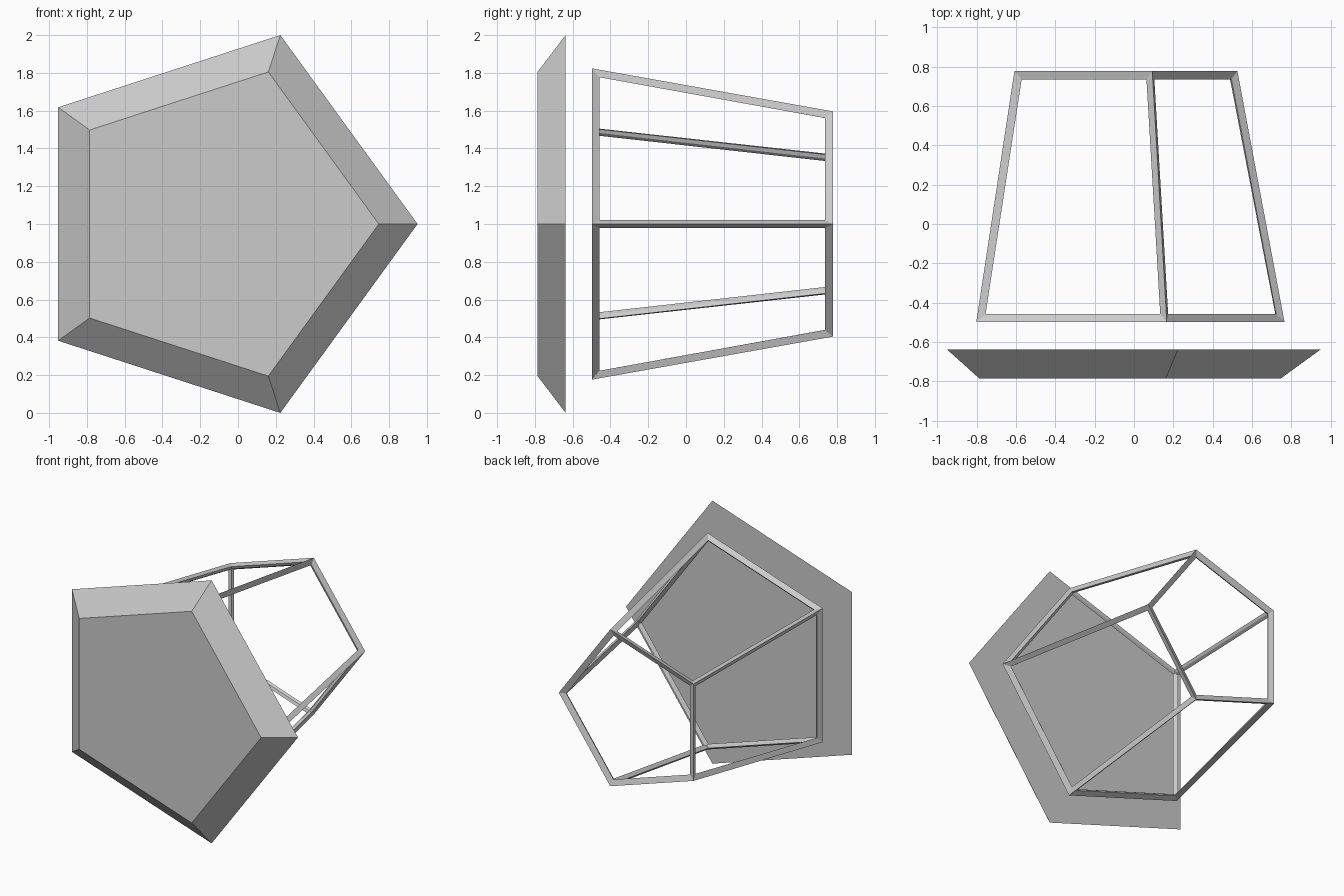
import bpy, bmesh
from math import sin, cos, tau

if "Cube" in bpy.data.objects:
    bpy.data.objects.remove(bpy.data.objects["Cube"])

CX, CZ = -0.101, 1.0   # pentagon axis, running along y


def pentagon_frustum(name, r_front, y_front, r_back, y_back):
    """Solid five-sided frustum with one corner pointing to +x."""
    bm = bmesh.new()
    rings = []
    for r, y in ((r_front, y_front), (r_back, y_back)):
        rings.append([bm.verts.new((CX + r * cos(tau * i / 5), y,
                                    CZ + r * sin(tau * i / 5))) for i in range(5)])
    front, back = rings
    bm.faces.new(front)
    bm.faces.new(back[::-1])
    for i in range(5):
        j = (i + 1) % 5
        bm.faces.new((front[j], front[i], back[i], back[j]))
    bmesh.ops.recalc_face_normals(bm, faces=bm.faces)
    mesh = bpy.data.meshes.new(name)
    bm.to_mesh(mesh)
    bm.free()
    obj = bpy.data.objects.new(name, mesh)
    bpy.context.collection.objects.link(obj)
    return obj


# Solid bevelled front plate
pentagon_frustum("front_plate", 0.8465, -0.786, 1.0515, -0.637)

# Open tapered cage behind the plate
cage = pentagon_frustum("cage_frame", 0.844, -0.484, 0.6073, 0.761)
wire = cage.modifiers.new("bars", 'WIREFRAME')
wire.thickness = 0.052
wire.offset = 0.0
wire.use_even_offset = True
wire.use_replace = True
